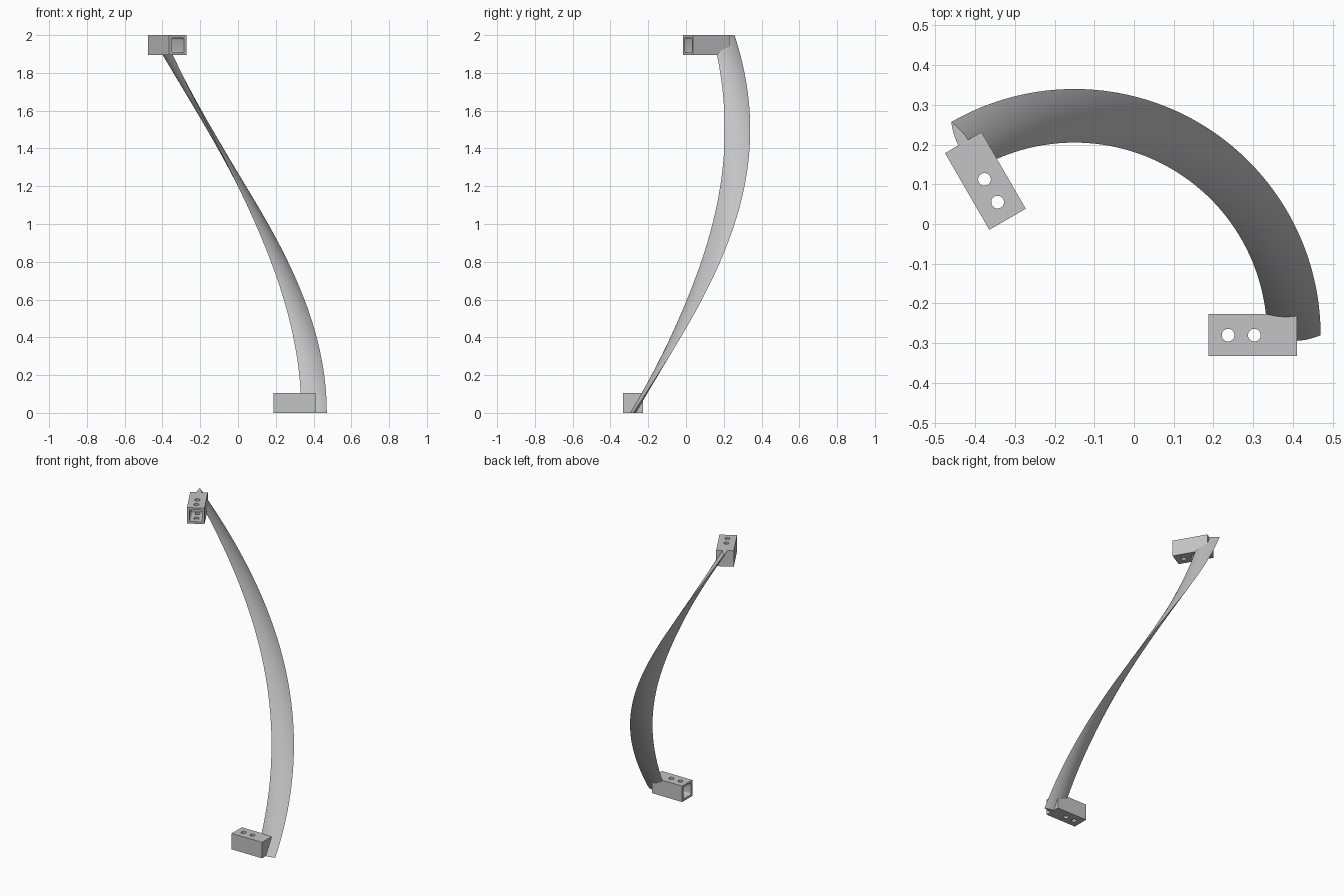
import bpy, bmesh, math
from mathutils import Matrix, Vector

cube = bpy.data.objects.get("Cube")
if cube:
    bpy.data.objects.remove(cube, do_unlink=True)

AXIS = Vector((-0.15, -0.28, 0))      # helix axis
TWIST = math.radians(120)
HEIGHT = 2.0
R_IN, R_OUT, HALF_THICK = 0.485, 0.62, 0.0145
BLOCK = 0.106                         # width and height of a mount

grey = bpy.data.materials.new("light_grey")
grey.use_nodes = True
grey.diffuse_color = (0.55, 0.55, 0.55, 1)
grey.node_tree.nodes["Principled BSDF"].inputs["Base Color"].default_value = grey.diffuse_color


def make_object(name, bm):
    bmesh.ops.recalc_face_normals(bm, faces=bm.faces)
    mesh = bpy.data.meshes.new(name)
    bm.to_mesh(mesh)
    bm.free()
    mesh.materials.append(grey)
    obj = bpy.data.objects.new(name, mesh)
    bpy.context.collection.objects.link(obj)
    return obj


def activate(obj):
    bpy.ops.object.select_all(action='DESELECT')
    obj.select_set(True)
    bpy.context.view_layer.objects.active = obj


def box(bm, x0, x1, width, z0, z1):
    size = Matrix.Diagonal((x1 - x0, width, z1 - z0, 1))
    place = Matrix.Translation(((x0 + x1) / 2, 0, (z0 + z1) / 2))
    return bmesh.ops.create_cube(bm, size=1, matrix=place @ size)["verts"]


# Blade: a thin lens section swept up the helix
def lens_section(steps=12):
    mid, half = (R_IN + R_OUT) / 2, (R_OUT - R_IN) / 2
    section = []
    for i in range(2 * steps):
        a = math.pi * i / steps
        u = math.cos(a)
        y = HALF_THICK * (1 - u * u) * (1 if a < math.pi else -1)
        section.append(Vector((mid + half * u, y, 0)))
    return section


def make_blade(levels=72):
    bm = bmesh.new()
    rings = []
    for k in range(levels + 1):
        t = k / levels
        turn = Matrix.Rotation(TWIST * t, 3, 'Z')
        lift = AXIS + Vector((0, 0, HEIGHT * t))
        rings.append([bm.verts.new(turn @ p + lift) for p in lens_section()])
    for low, high in zip(rings, rings[1:]):
        for i in range(len(low)):
            bm.faces.new((low[i - 1], low[i], high[i], high[i - 1]))
    bm.faces.new(rings[0])
    bm.faces.new(rings[-1])
    blade = make_object("twisted_blade", bm)
    activate(blade)
    bpy.ops.object.shade_smooth_by_angle(angle=math.radians(30))


# Mounts: square blocks with an open socket and two bolt holes
def make_mount(name, angle, z):
    bm = bmesh.new()
    box(bm, 0.337, 0.56, BLOCK, 0, BLOCK)
    mount = make_object(name, bm)

    wall = 0.014
    bm = bmesh.new()
    box(bm, 0.3, 0.475, BLOCK - 2 * wall, wall, BLOCK - wall)
    long_edges = [e for e in bm.edges
                  if abs(e.verts[0].co.x - e.verts[1].co.x) > 0.1]
    bmesh.ops.bevel(bm, geom=long_edges, offset=0.01, segments=4,
                    profile=0.5, affect='EDGES')
    cutters = [make_object("socket_cutter", bm)]
    for x in (0.387, 0.453):
        bm = bmesh.new()
        bmesh.ops.create_cone(bm, cap_ends=True, segments=32, radius1=0.016,
                              radius2=0.016, depth=0.3,
                              matrix=Matrix.Translation((x, 0, BLOCK / 2)))
        cutters.append(make_object("bolt_hole_cutter", bm))

    activate(mount)
    for cutter in cutters:
        cutter.hide_render = True
        cut = mount.modifiers.new("cut", 'BOOLEAN')
        cut.operation = 'DIFFERENCE'
        cut.solver = 'EXACT'
        cut.object = cutter
        bpy.ops.object.modifier_apply(modifier=cut.name)
        bpy.data.objects.remove(cutter, do_unlink=True)
    mount.data.transform(Matrix.Translation(AXIS + Vector((0, 0, z)))
                         @ Matrix.Rotation(angle, 4, 'Z'))
    bpy.ops.object.shade_smooth_by_angle(angle=math.radians(30))


make_blade()
make_mount("bottom_mount", 0, 0)
make_mount("top_mount", TWIST, HEIGHT - BLOCK)
